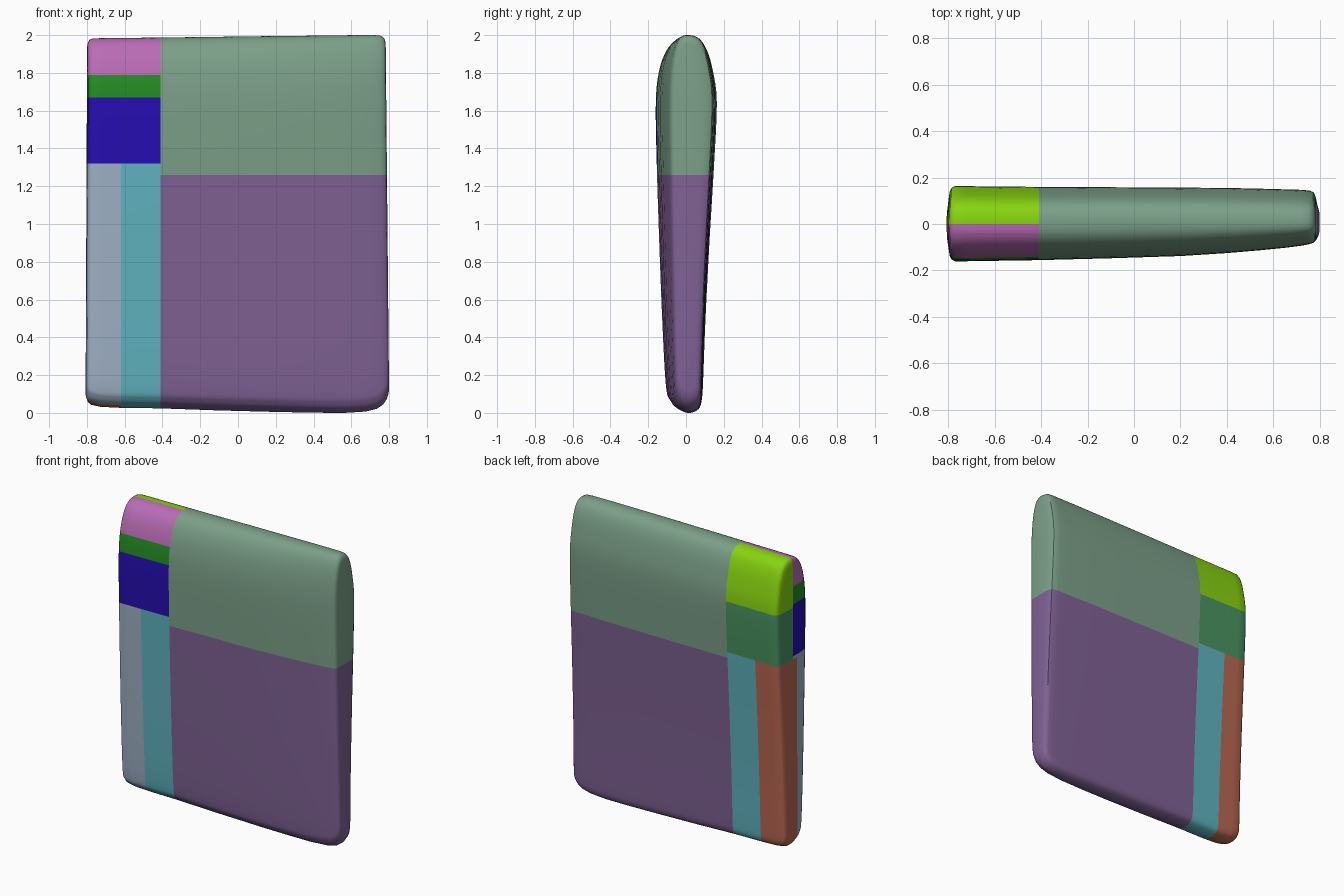
import bpy
import bmesh
from mathutils import Vector

cube = bpy.data.objects.get("Cube")
if cube:
    bpy.data.objects.remove(cube, do_unlink=True)


def linear(c):
    c /= 255
    return c / 12.92 if c <= 0.04045 else ((c + 0.055) / 1.055) ** 2.4


def material(name, *rgb):
    m = bpy.data.materials.new(name)
    color = [linear(c) for c in rgb] + [1]
    m.diffuse_color = color
    m.use_nodes = True
    m.node_tree.nodes["Principled BSDF"].inputs["Base Color"].default_value = color
    return m


materials = [
    material("sage", 124, 160, 137),
    material("purple", 128, 98, 149),
    material("pink", 186, 108, 182),
    material("leaf_green", 36, 140, 36),
    material("deep_blue", 38, 14, 178),
    material("grey_blue", 160, 178, 199),
    material("teal", 97, 180, 193),
    material("lime", 136, 212, 16),
    material("sea_green", 74, 148, 98),
    material("rust", 186, 104, 82),
]
SAGE, PURPLE, PINK, LEAF, BLUE, GREY, TEAL, LIME, SEA, RUST = range(10)

# Side profile (y, z): up the front, over the rounded top, down the back
profile = [
    (-0.05, 0.018), (-0.088, 0.05), (-0.107, 0.12), (-0.125, 0.45), (-0.142, 0.9),
    (-0.155, 1.32), (-0.16, 1.65), (-0.143, 1.82), (-0.105, 1.93), (-0.055, 1.985),
    (0.01, 2.0), (0.07, 1.985), (0.11, 1.93), (0.14, 1.82), (0.16, 1.65),
    (0.145, 1.3), (0.122, 0.9), (0.1, 0.45), (0.088, 0.12), (0.08, 0.04),
    (0.055, 0.01), (0.01, 0.0),
]


def smooth_loop(points, steps=4):
    """Catmull-Rom interpolation of a closed loop."""
    pts = [Vector(p) for p in points]
    n = len(pts)
    out = []
    for i in range(n):
        a, b, c, d = (pts[(i + k) % n] for k in (-1, 0, 1, 2))
        for s in range(steps):
            t = s / steps
            out.append(0.5 * (2 * b + (c - a) * t + (2 * a - 5 * b + 4 * c - d) * t ** 2
                              + (3 * b - a - 3 * c + d) * t ** 3))
    return out


# Stations along the width: x, front depth, back depth, bottom z, top z
stations = [
    (-0.799, 0.3, 0.35, 0.10, 1.93), (-0.797, 0.62, 0.66, 0.085, 1.95),
    (-0.792, 0.85, 0.88, 0.07, 1.967), (-0.785, 0.95, 0.97, 0.056, 1.977),
    (-0.77, 1.0, 1.02, 0.043, 1.982), (-0.72, 1.0, 1.02, 0.032, 1.984),
    (-0.62, 0.99, 1.01, 0.027, 1.985), (-0.41, 0.97, 1.0, 0.024, 1.987),
    (-0.1, 0.92, 0.99, 0.013, 1.991), (0.2, 0.86, 0.98, 0.005, 1.995),
    (0.4, 0.78, 0.97, 0.001, 1.997), (0.55, 0.70, 0.95, 0.0, 1.999),
    (0.66, 0.63, 0.93, 0.007, 2.0), (0.72, 0.58, 0.92, 0.022, 2.0),
    (0.752, 0.54, 0.9, 0.045, 1.998), (0.77, 0.5, 0.86, 0.072, 1.988),
    (0.778, 0.45, 0.75, 0.098, 1.975), (0.782, 0.33, 0.55, 0.12, 1.955),
]

# Padded slab, lofted through the stations
bm = bmesh.new()
loop = smooth_loop(profile)
rings = []
for x, front, back, low, high in stations:
    ring = []
    for y, z in loop:
        lean = (1 - z / 2) * (0.018 if x > 0 else -0.008) * abs(x) / 0.8
        ring.append(bm.verts.new((x + lean, y * (front if y < 0 else back),
                                  low + z / 2 * (high - low))))
    rings.append(ring)
count = len(loop)
for a, b in zip(rings, rings[1:]):
    for i in range(count):
        j = (i + 1) % count
        bm.faces.new((a[i], b[i], b[j], a[j]))
bm.faces.new(rings[0])
bm.faces.new(rings[-1])


# Cut clean borders for the colour panels
def cut(axis, value, keep=lambda c: True):
    normal = Vector([axis == k for k in "xyz"])
    faces = [f for f in bm.faces if keep(f.calc_center_median())]
    edges = {e for f in faces for e in f.edges}
    verts = {v for f in faces for v in f.verts}
    bmesh.ops.bisect_plane(bm, geom=list(verts) + list(edges) + faces, dist=1e-5,
                           plane_co=normal * value, plane_no=normal)


EDGE, STRIPE = -0.41, -0.62
cut("x", EDGE)
cut("x", STRIPE)
cut("z", 1.26, lambda c: c.x > EDGE)
for border in (0.0, -0.04):
    cut("y", border, lambda c: c.x < EDGE)
for level in (1.32, 1.67, 1.79, 1.30, 1.65):
    cut("z", level, lambda c: c.x < EDGE)


def panel_color(c):
    if c.x > EDGE:
        return SAGE if c.z > 1.26 else PURPLE
    if c.y < (0 if c.z > 1.3 else -0.04):
        if c.z > 1.32:
            return PINK if c.z > 1.79 else LEAF if c.z > 1.67 else BLUE
        return TEAL if c.x > STRIPE else GREY
    if c.z > 1.3:
        return LIME if c.z > 1.65 else SEA
    return TEAL if c.x > STRIPE else RUST


for f in bm.faces:
    f.material_index = panel_color(f.calc_center_median())
bmesh.ops.recalc_face_normals(bm, faces=bm.faces[:])

mesh = bpy.data.meshes.new("padded_panel")
bm.to_mesh(mesh)
bm.free()
for m in materials:
    mesh.materials.append(m)
panel = bpy.data.objects.new("padded_panel", mesh)
bpy.context.collection.objects.link(panel)
bpy.ops.object.select_all(action="DESELECT")
panel.select_set(True)
bpy.context.view_layer.objects.active = panel
bpy.ops.object.shade_smooth_by_angle(angle=0.7)
